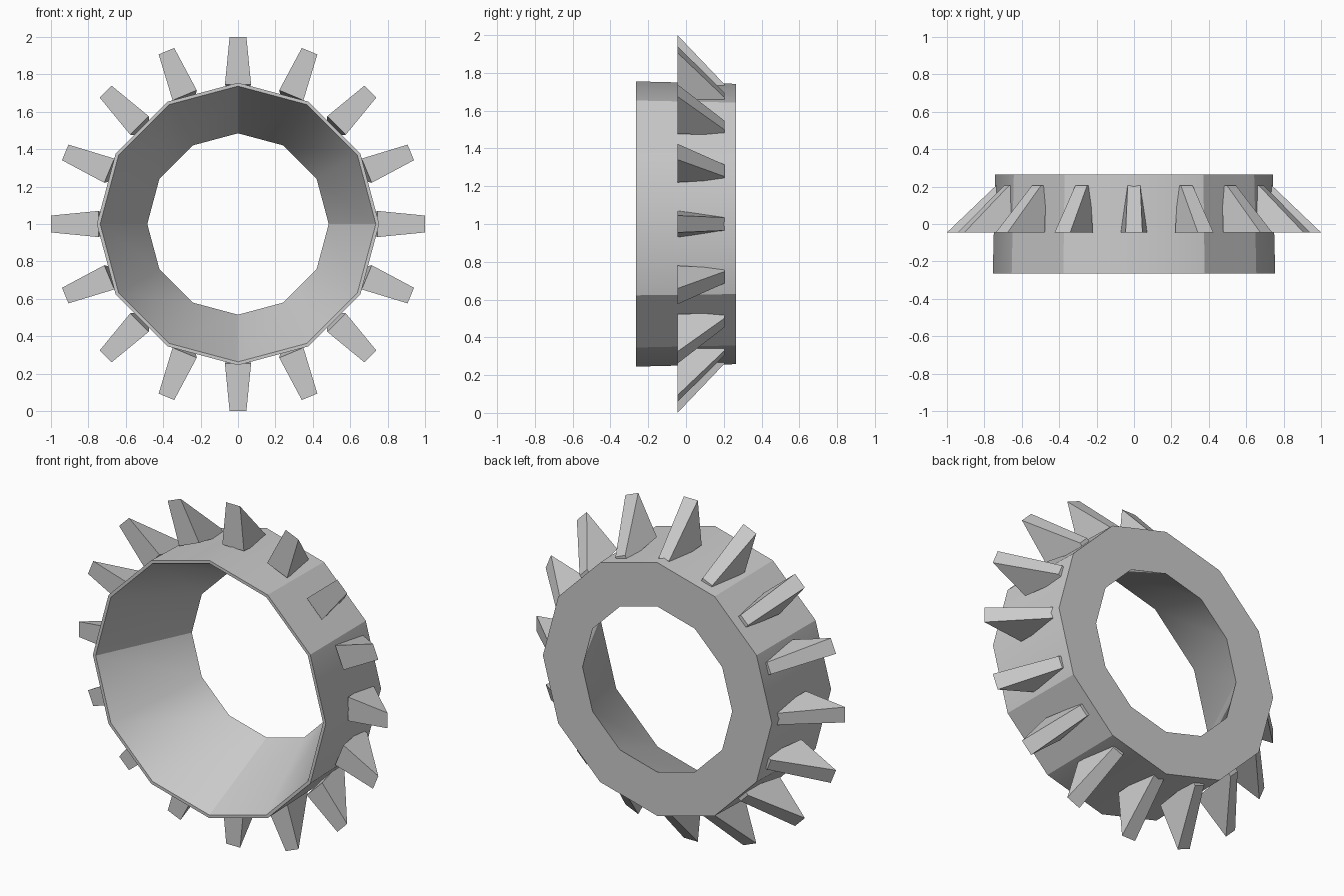
import bpy, bmesh
from math import sin, cos, pi

cube = bpy.data.objects.get("Cube")
if cube:
    bpy.data.objects.remove(cube, do_unlink=True)

SIDES, TEETH, CENTRE_Z = 12, 16, 1.0

grey = bpy.data.materials.new("plain_grey")
grey.use_nodes = True
grey.diffuse_color = (0.6, 0.6, 0.6, 1)
grey.node_tree.nodes["Principled BSDF"].inputs["Base Color"].default_value = grey.diffuse_color


def polar(radius, angle, y, side=0.0):
    """Point at a radius and angle around the y axis, shifted sideways."""
    return (radius * sin(angle) + side * cos(angle), y,
            CENTRE_Z + radius * cos(angle) - side * sin(angle))


def finish(name, bm):
    bmesh.ops.recalc_face_normals(bm, faces=bm.faces)
    mesh = bpy.data.meshes.new(name)
    bm.to_mesh(mesh)
    bm.free()
    mesh.materials.append(grey)
    obj = bpy.data.objects.new(name, mesh)
    bpy.context.collection.objects.link(obj)
    return obj


# Ring: twelve-sided band with a funnel-shaped bore
profile = [(0.755, -0.265), (0.742, 0.265), (0.485, 0.265), (0.737, -0.265)]
bm = bmesh.new()
loops = [[bm.verts.new(polar(r, 2 * pi * i / SIDES, y)) for r, y in profile]
         for i in range(SIDES)]
for i in range(SIDES):
    here, there = loops[i], loops[(i + 1) % SIDES]
    for k in range(4):
        n = (k + 1) % 4
        face = bm.faces.new((here[k], here[n], there[n], there[k]))
        face.smooth = k in (0, 2)
# Outer corners are sharp except at the quarters; the bore is the reverse
for i, loop in enumerate(loops):
    quarter = i % 3 == 0
    bm.edges.get((loop[0], loop[1])).smooth = quarter
    bm.edges.get((loop[2], loop[3])).smooth = not quarter
    for k in range(4):
        bm.edges.get((loop[k], loops[(i + 1) % SIDES][k])).smooth = False
finish("ring", bm)

# Teeth: wedges with a flat front and a back sloping down to the ring
section = [(0.745, -0.045, 0.07), (1.0, -0.045, 0.045),
           (0.738, 0.205, 0.034), (0.70, 0.205, 0.036)]
for t in range(TEETH):
    angle = 2 * pi * t / TEETH
    bm = bmesh.new()
    left, right = [[bm.verts.new(polar(r, angle, y, s * w)) for r, y, w in section]
                   for s in (-1, 1)]
    bm.faces.new(left)
    bm.faces.new(right[::-1])
    for k in range(4):
        n = (k + 1) % 4
        bm.faces.new((left[k], right[k], right[n], left[n]))
    finish(f"tooth_{t + 1}", bm)
